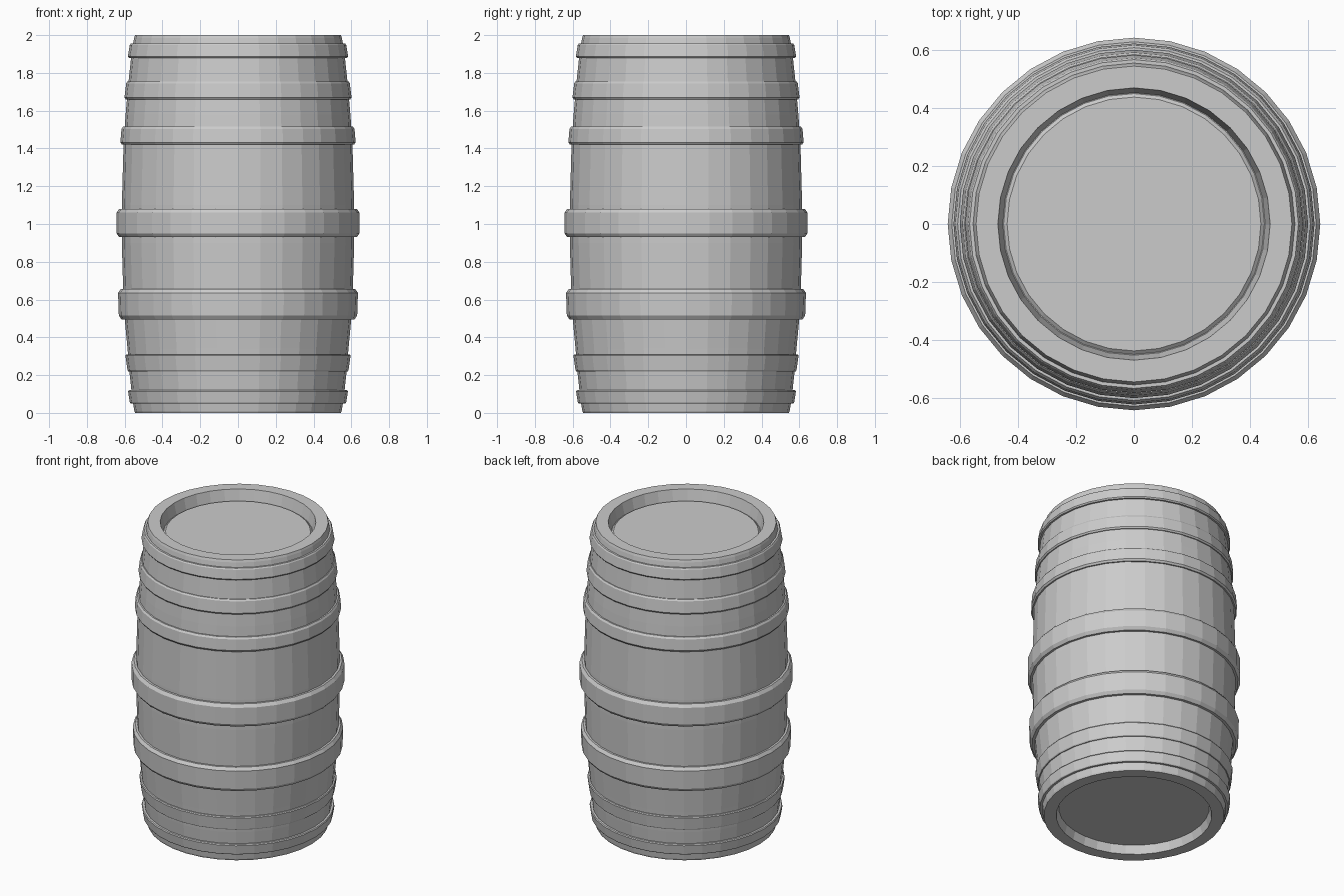
import bpy, bmesh, math

if "Cube" in bpy.data.objects:
    bpy.data.objects.remove(bpy.data.objects["Cube"])

SIDES = 32

def lathe(name, profile, closed=False):
    """Revolve (radius, z) points around z; an open profile gets capped ends."""
    bm = bmesh.new()
    rings = []
    for r, z in profile:
        rings.append([bm.verts.new((r * math.cos(2 * math.pi * i / SIDES),
                                    r * math.sin(2 * math.pi * i / SIDES), z))
                      for i in range(SIDES)])
    pairs = list(zip(rings, rings[1:]))
    if closed:
        pairs.append((rings[-1], rings[0]))
    for a, b in pairs:
        for i in range(SIDES):
            j = (i + 1) % SIDES
            bm.faces.new((a[i], a[j], b[j], b[i]))
    if not closed:
        bm.faces.new(rings[0])
        bm.faces.new(rings[-1])
    bmesh.ops.recalc_face_normals(bm, faces=bm.faces)
    mesh = bpy.data.meshes.new(name)
    bm.to_mesh(mesh)
    bm.free()
    obj = bpy.data.objects.new(name, mesh)
    bpy.context.collection.objects.link(obj)
    return obj

# Barrel body: recessed bottom, bulging staves, rim and recessed well
wall = [(0.545, 0.0), (0.549, 0.01), (0.56, 0.08), (0.573, 0.2), (0.585, 0.34),
        (0.6, 0.5), (0.608, 0.65), (0.615, 0.9), (0.615, 1.1), (0.606, 1.42),
        (0.595, 1.58), (0.58, 1.75), (0.562, 1.92), (0.55, 1.985), (0.545, 2.0)]
lathe("barrel_body", [(0.455, 0.055), (0.47, 0.0)] + wall + [(0.47, 2.0), (0.453, 1.925)])

# Lid: slightly raised disc with a bevelled edge
lathe("lid", [(0.45, 1.91), (0.45, 1.925), (0.438, 1.935)])

# Hoops: (bottom z, bottom radius, top z, top radius, bevel)
hoops = [
    (0.05, 0.573, 0.12, 0.582, 0.006),
    (0.22, 0.585, 0.31, 0.596, 0.006),
    (0.495, 0.631, 0.655, 0.635, 0.02),
    (0.93, 0.643, 1.08, 0.643, 0.02),
    (1.42, 0.623, 1.515, 0.617, 0.012),
    (1.66, 0.601, 1.755, 0.592, 0.01),
    (1.88, 0.583, 1.955, 0.573, 0.008),
]
for n, (z0, r0, z1, r1, b) in enumerate(hoops, 1):
    lathe(f"hoop_{n}", [(r0 - 0.05, z0), (r0 - 0.7 * b, z0), (r0, z0 + b),
                        (r1, z1 - b), (r1 - 0.7 * b, z1), (r1 - 0.05, z1)], closed=True)
